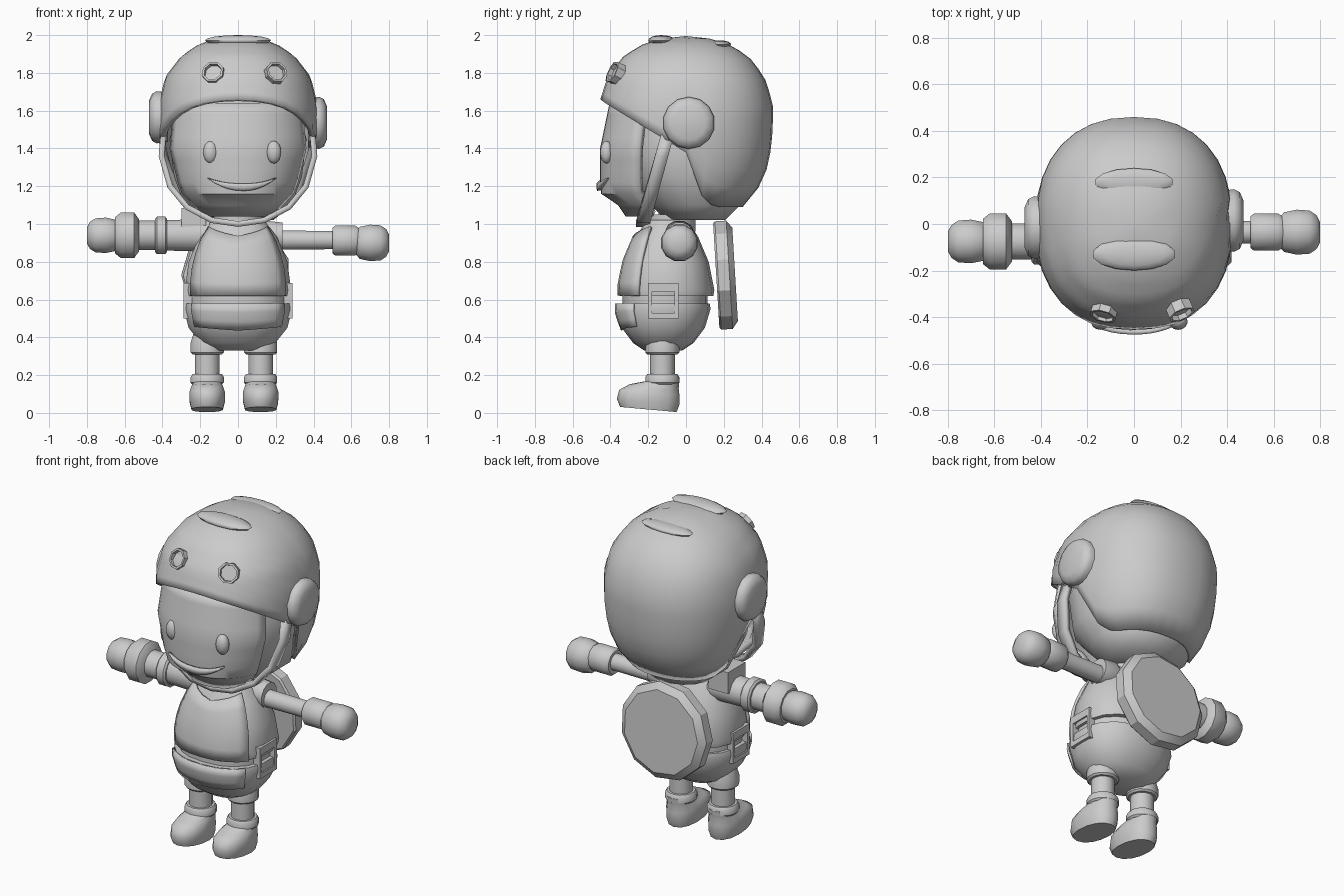
import bpy, bmesh, math
from mathutils import Vector

if "Cube" in bpy.data.objects:
    bpy.data.objects.remove(bpy.data.objects["Cube"])

grey = bpy.data.materials.new("light_grey")
grey.use_nodes = True
grey.diffuse_color = (0.6, 0.6, 0.6, 1)
grey.node_tree.nodes["Principled BSDF"].inputs["Base Color"].default_value = (0.6, 0.6, 0.6, 1)


def finish(name, bm, loc=(0, 0, 0), angle=40):
    mesh = bpy.data.meshes.new(name)
    bm.to_mesh(mesh)
    bm.free()
    mesh.materials.append(grey)
    mesh.polygons.foreach_set("use_smooth", [True] * len(mesh.polygons))
    mesh.set_sharp_from_angle(angle=math.radians(angle))
    obj = bpy.data.objects.new(name, mesh)
    obj.location = loc
    bpy.context.collection.objects.link(obj)
    return obj


def spow(v, e):
    return math.copysign(abs(v) ** e, v)


def loft(name, rows, axis="z", n=14, loc=(0, 0, 0), e=1.0, angle=40):
    """Closed loft through rows of (height, radius_a, radius_b, centre_b)."""
    bm = bmesh.new()
    loops = []
    for row in rows:
        h, ra = row[0], row[1]
        rb = row[2] if len(row) > 2 else ra
        cb = row[3] if len(row) > 3 else 0
        loop = []
        for i in range(n):
            t = math.tau * (i + 0.5) / n
            a, b = ra * spow(math.cos(t), e), cb + rb * spow(math.sin(t), e)
            loop.append(bm.verts.new({"z": (a, b, h), "x": (h, a, b), "y": (a, h, b)}[axis]))
        loops.append(loop)
    for l, m in zip(loops, loops[1:]):
        for i in range(n):
            j = (i + 1) % n
            bm.faces.new((l[i], l[j], m[j], m[i]))
    bm.faces.new(loops[0])
    bm.faces.new(loops[-1])
    bmesh.ops.recalc_face_normals(bm, faces=bm.faces)
    return finish(name, bm, loc, angle)


def interp(table, z):
    for p, q in zip(table, table[1:]):
        if z <= q[0]:
            t = max(0, (z - p[0]) / (q[0] - p[0]))
            return [u + (v - u) * t for u, v in zip(p[1:], q[1:])]
    return table[-1][1:]


def surface(table, a, z, cy=0):
    """Point on an oval body; angle a is measured from the front."""
    rx, ry = interp(table, z)
    return Vector((rx * spow(math.sin(a), 0.87), cy - ry * spow(math.cos(a), 0.87), z))


def patch(name, table, a0, a1, cols, rows, lo, hi, thick, offset=-1, cy=0, ease=1):
    """Part of an oval body between two heights, given thickness."""
    bm = bmesh.new()
    grid = []
    for i in range(cols + 1):
        a = a0 + (a1 - a0) * i / cols
        top, low = hi(a), lo(a)
        grid.append([bm.verts.new(surface(table, a, top + (low - top) * (j / rows) ** ease, cy))
                     for j in range(rows + 1)])
    for p, q in zip(grid, grid[1:]):
        for j in range(rows):
            bm.faces.new((p[j], p[j + 1], q[j + 1], q[j]))
    bmesh.ops.remove_doubles(bm, verts=bm.verts, dist=0.0005)
    obj = finish(name, bm)
    mod = obj.modifiers.new("thickness", "SOLIDIFY")
    mod.thickness, mod.offset = thick, offset
    return obj


def box(name, loc, size):
    bm = bmesh.new()
    bmesh.ops.create_cube(bm, size=1)
    bmesh.ops.scale(bm, vec=size, verts=bm.verts)
    return finish(name, bm, loc)


def blob(name, loc, size):
    bm = bmesh.new()
    bmesh.ops.create_uvsphere(bm, u_segments=14, v_segments=8, radius=1)
    bmesh.ops.scale(bm, vec=size, verts=bm.verts)
    return finish(name, bm, loc, 60)


# Helmet shell with a raised brow and a stepped cheek edge
HELMET = [(1.09, .3, .3), (1.2, .365, .39), (1.32, .405, .44), (1.5, .425, .46), (1.64, .42, .46),
          (1.78, .385, .415), (1.89, .3, .33), (1.95, .21, .23), (1.98, .13, .14), (1.995, 0, 0)]


def helmet_edge(a):
    y = -0.46 * spow(math.cos(a), 0.87)
    edge = [(-0.46, 1.66), (0.03, 1.36), (0.07, 1.2), (0.11, 1.15), (0.22, 1.09), (0.5, 1.09)]
    return interp(edge, y)[0]


patch("helmet", HELMET, 0, math.tau, 32, 14, helmet_edge, lambda a: 1.995, 0.03, ease=1.6)

# Low ridges on the crown
blob("front_crown_ridge", (0, -0.13, 1.972), (.18, .07, .028))
blob("rear_crown_ridge", (0, 0.18, 1.95), (.17, .06, .022))

# Round ear covers
for side, name in ((1, "left"), (-1, "right")):
    loft(name + "_ear_cover", [(side * h, r) for h, r in ((.37, .13), (.43, .138), (.455, .125), (.47, .09))],
         "x", loc=(0, 0.015 * side, 1.55 - 0.015 * side))

# Rimmed vents on the brow
for x, name in ((-0.13, "right"), (0.2, "left")):
    vent = loft(name + "_brow_vent", [(-.03, .06), (.018, .06), (.018, .048), (-.005, .046)],
                n=8, loc=(x, -0.395 + abs(x) * 0.1, 1.8), angle=30)
    vent.rotation_euler = Vector((x * 1.8, -0.85, 0.4)).to_track_quat("Z", "Y").to_euler()

# Inner head and neck
loft("head", [(1.02, .19, .16, .05), (1.1, .29, .24, .05), (1.25, .345, .33), (1.45, .37, .35), (1.8, .27, .28)],
     n=16, angle=60)
loft("neck", [(.96, .13), (1.05, .13)], loc=(0, -0.08, 0))

# Face mask
FACE = [(1.04, .22, .32), (1.1, .27, .36), (1.13, .32, .445), (1.2, .355, .455),
        (1.4, .41, .455), (1.64, .385, .405)]
patch("face", FACE, -1.05, 1.05, 16, 10, lambda a: 1.04, lambda a: 1.64, 0.04)
for x, name in ((-0.145, "right"), (0.19, "left")):
    blob(name + "_eye", (x, -0.415 + abs(x - .02) * -0.03, 1.38), (.04, .035, .06))
patch("mouth", FACE, -0.38, 0.5, 10, 2,
      lambda a: 1.178 + .065 * ((a - .06) / .44) ** 2,
      lambda a: 1.214 + .03 * ((a - .06) / .44) ** 2, 0.02, 1)

# Chin strap
half = [(.395, 1.47), (.405, 1.36), (.36, 1.2), (.27, 1.09), (.14, 1.02)]
path = [(-x, z) for x, z in half] + [(0, 1.0)] + half[::-1]
bm = bmesh.new()
strip = [[bm.verts.new((x, -0.51 + 0.28 * z + w, z)) for w in (-0.035, 0.035)] for x, z in path]
for p, q in zip(strip, strip[1:]):
    bm.faces.new((p[0], p[1], q[1], q[0]))
strap = finish("chin_strap", bm)
mod = strap.modifiers.new("thickness", "SOLIDIFY")
mod.thickness, mod.offset = 0.03, 0

# Torso, belt and hips
CHEST = [(.62, .28, .245), (.65, .285, .25), (.8, .265, .22), (.93, .21, .165), (1.02, .14, .11)]
BELLY = [(.33, .13, .1), (.37, .2, .16), (.45, .265, .22), (.55, .29, .25), (.58, .285, .245)]
loft("chest", [r + (-0.1,) for r in CHEST], n=18, e=0.87)
loft("belt", [(.57, .262, .225, -.11), (.63, .262, .225, -.11)], n=18, e=0.87)
loft("hips", [r + (-0.12,) for r in BELLY], n=18, e=0.87)

# Raised front plates
patch("chest_plate", CHEST, -1.0, 1.0, 8, 5, lambda a: .62, lambda a: .93 + .05 * abs(a), 0.018, 1, -0.1)
patch("hip_plate", BELLY, -0.95, 0.95, 8, 3, lambda a: .44 + .02 * abs(a), lambda a: .58, 0.012, 1, -0.12)

# Side buckles
for side, name in ((1, "left"), (-1, "right")):
    x = side * 0.262
    box(name + "_buckle_top", (x, -0.12, .665), (.055, .16, .045))
    box(name + "_buckle_bottom", (x, -0.12, .515), (.055, .16, .03))
    for y in (-0.19, -0.05):
        box(name + "_buckle_bar", (x, y, .59), (.055, .02, .14))

# Slim left arm
left = (0, -0.035, 0.9)
loft("left_shoulder", [(.12, .07), (.15, .085), (.235, .075)], "x", 12, (0, -0.035, .935))
loft("left_arm", [(.2, .052), (.52, .05)], "x", 12, (0, -0.035, .915))
loft("left_cuff", [(.5, .07), (.515, .082), (.62, .082), (.64, .07)], "x", 12, (0, -0.035, .912))
HAND = [(.62, .06), (.645, .088), (.7, .1), (.755, .096), (.785, .075), (.8, .045)]
loft("left_hand", HAND, "x", 12, left, angle=60)

# Bulky right arm
right = (0, -0.075, 0.94)
box("right_shoulder_pad", (-0.235, -0.06, 1.02), (.13, .17, .13))
loft("right_sleeve", [(-.15, .09), (-.39, .083)], "x", 12, right)
loft("right_elbow_ring", [(-.375, .09), (-.385, .102), (-.43, .102), (-.44, .09)], "x", 12, right)
loft("right_forearm", [(-.43, .08), (-.54, .08)], "x", 12, right)
loft("right_gauntlet", [(-.525, .09), (-.55, .125), (-.62, .125), (-.65, .1)], "x", 12, right)
loft("right_hand", [(-h, r * 0.97) for h, r in HAND], "x", 12, right, angle=60)

# Legs and boots
for x, name in ((-0.163, "right"), (0.12, "left")):
    at = (x, -0.125, 0)
    loft(name + "_trouser_cuff", [(.31, .08), (.32, .09), (.37, .09), (.42, .075)], loc=at)
    loft(name + "_leg", [(.12, .066), (.36, .066)], loc=at)
    loft(name + "_boot_cuff", [(.15, .08), (.16, .09), (.19, .09), (.205, .08)], loc=at)
    boot = loft(name + "_boot", [(0, .085, .15, -.2), (.04, .095, .166, -.205), (.09, .096, .16, -.203),
                                 (.125, .085, .13, -.18), (.15, .075, .085, -.135), (.18, .072, .075, -.125)],
                loc=(x, 0, 0), e=0.9, angle=50)
    boot.rotation_euler.x = -0.09

# Round shield on the back
shield = loft("back_shield", [(-.05, .28), (-.04, .29), (.02, .29), (.05, .25)], "y", 11,
              (-0.01, .21, .73), angle=20)
shield.rotation_euler.x = 0.06
